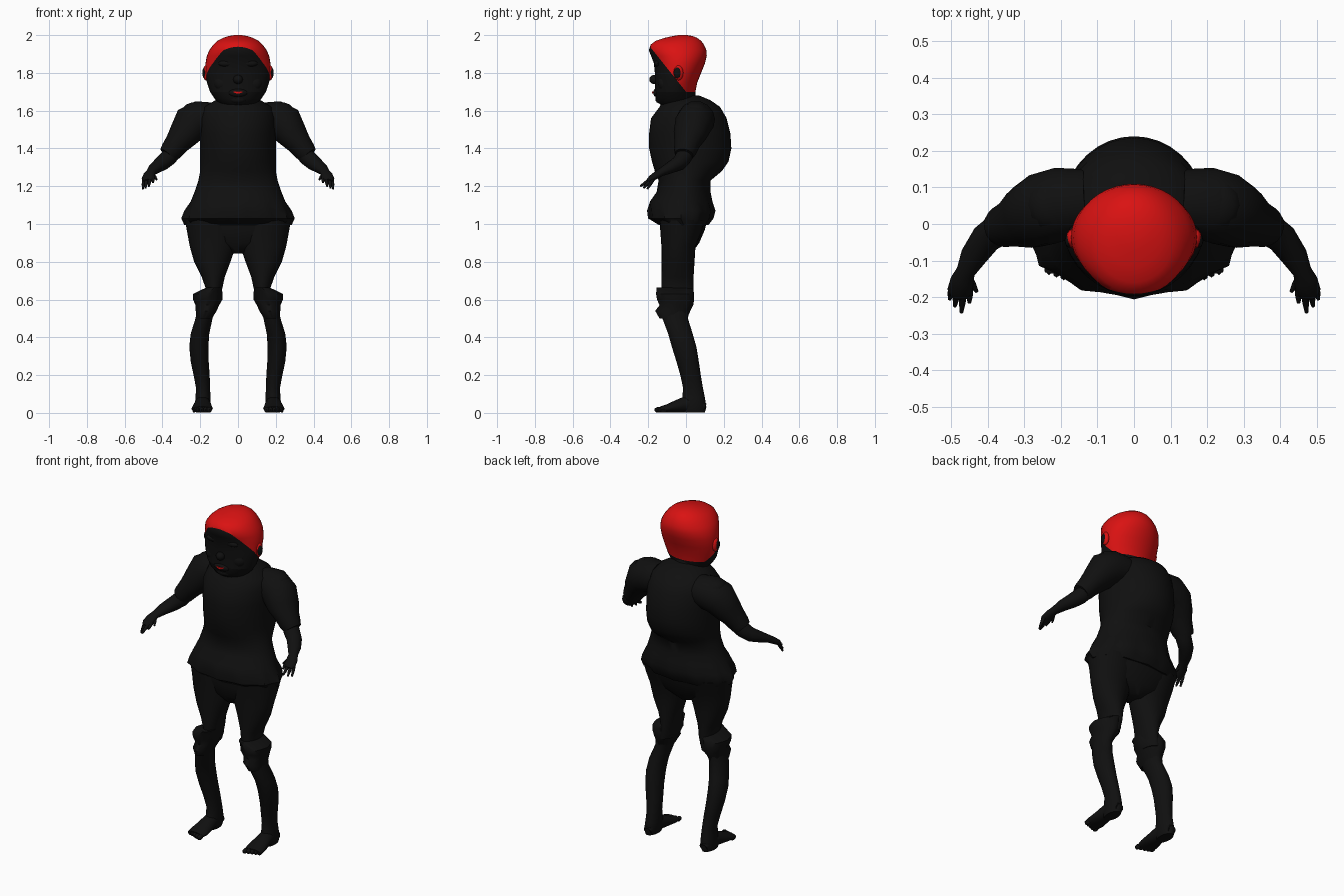
import bpy, bmesh, math
from mathutils import Vector

if "Cube" in bpy.data.objects:
    bpy.data.objects.remove(bpy.data.objects["Cube"])


def material(name, rgb):
    m = bpy.data.materials.new(name)
    m.use_nodes = True
    m.diffuse_color = (*rgb, 1)
    m.node_tree.nodes["Principled BSDF"].inputs["Base Color"].default_value = (*rgb, 1)
    return m


black = material("near black", (0.005, 0.005, 0.005))
red = material("red", (0.7, 0.006, 0.006))


def finish(name, bm, mats=(black,), mirror=False, angle=50):
    bmesh.ops.recalc_face_normals(bm, faces=bm.faces[:])
    me = bpy.data.meshes.new(name)
    bm.to_mesh(me)
    bm.free()
    ob = bpy.data.objects.new(name, me)
    bpy.context.collection.objects.link(ob)
    for m in mats:
        me.materials.append(m)
    bpy.ops.object.select_all(action="DESELECT")
    ob.select_set(True)
    bpy.context.view_layer.objects.active = ob
    bpy.ops.object.shade_smooth_by_angle(angle=math.radians(angle))
    if mirror:
        ob.modifiers.new("Mirror", "MIRROR").use_clip = False
    return ob


def skin(bm, rings):
    """Join rings of points into a closed surface."""
    vs = [[bm.verts.new(p) for p in r] for r in rings]
    n = len(vs[0])
    for a, b in zip(vs, vs[1:]):
        for i in range(n):
            j = (i + 1) % n
            bm.faces.new((a[i], a[j], b[j], b[i]))
    bm.faces.new(vs[0][::-1])
    bm.faces.new(vs[-1])


def stack(bm, rows, n=24, ruffle=()):
    """Level rings: z, left x, right x, front y, back y; chosen rows get ruffled."""
    rings = []
    for k, (z, x0, x1, y0, y1) in enumerate(rows):
        ring = []
        for i in range(n):
            a = math.tau * i / n
            s = 1 + (0.035 * math.cos(a * n / 3) if k in ruffle else 0)
            ring.append(((x0 + x1) / 2 + s * (x1 - x0) / 2 * math.cos(a),
                         (y0 + y1) / 2 + s * (y1 - y0) / 2 * math.sin(a), z))
        rings.append(ring)
    skin(bm, rings)


def tube(bm, path, n=12):
    """Rings square to a path: x, y, z, half width, half height."""
    pts = [Vector(p[:3]) for p in path]
    rings = []
    for k, p in enumerate(pts):
        t = (pts[min(k + 1, len(pts) - 1)] - pts[max(k - 1, 0)]).normalized()
        side = t.cross(Vector((0, 0, 1))).normalized()
        up = side.cross(t)
        w, h = path[k][3:]
        rings.append([p + side * w * math.cos(math.tau * i / n) + up * h * math.sin(math.tau * i / n)
                      for i in range(n)])
    skin(bm, rings)


def ball(bm, centre, size, seg=12):
    made = bmesh.ops.create_uvsphere(bm, u_segments=seg, v_segments=seg // 2 + 2, radius=1)
    for v in made["verts"]:
        v.co = Vector(centre) + Vector(v.co[i] * size[i] for i in range(3))


# Torso with rounded back and flared, ruffled shirt hem
bm = bmesh.new()
body = [(1.68, .07, -.08, .07), (1.655, .12, -.11, .13), (1.62, .18, -.14, .18), (1.56, .2, -.185, .215),
        (1.48, .2, -.195, .235), (1.4, .2, -.195, .24), (1.33, .2, -.18, .225), (1.28, .2, -.165, .19),
        (1.23, .21, -.145, .13), (1.17, .23, -.155, .13), (1.12, .25, -.19, .14), (1.07, .275, -.2, .15),
        (1.03, .29, -.195, .14), (.995, .275, -.14, .115)]
stack(bm, [(z, -w, w, f, b) for z, w, f, b in body], 36, ruffle=(11, 12, 13))
finish("shirt", bm)

# Collar and neck
bm = bmesh.new()
stack(bm, [(z, -w, w, f, b) for z, w, f, b in
           [(1.58, .13, -.13, .1), (1.61, .13, -.145, .08), (1.63, .1, -.135, .06), (1.72, .08, -.09, .045)]])
finish("neck", bm)

# Pelvis
bm = bmesh.new()
stack(bm, [(z, -w, w, f, b) for z, w, f, b in
           [(1.05, .27, -.14, .12), (.97, .265, -.135, .1), (.9, .2, -.12, .07), (.845, .05, -.08, .03)]])
finish("pelvis", bm)

# Head, cut along the slanted hairline so the hair can be coloured
bm = bmesh.new()
head = [(1.62, .075, -.12, .03), (1.64, .1, -.145, .04), (1.665, .125, -.16, .045), (1.7, .148, -.165, .05),
        (1.75, .165, -.163, .06), (1.8, .172, -.165, .08), (1.85, .172, -.17, .1), (1.89, .165, -.185, .11),
        (1.92, .152, -.197, .108), (1.95, .13, -.187, .095), (1.97, .108, -.16, .08), (1.985, .08, -.115, .06),
        (1.995, .05, -.07, .035), (2, .02, -.04, .005)]
stack(bm, [(z, -w, w, f, b) for z, w, f, b in head], 40)
slope = Vector((0, 1.25, 1))
for co, no in (((0, 0, 1.70), slope), ((0, 0, 1.70), Vector((0, 0, 1)))):
    bmesh.ops.bisect_plane(bm, geom=bm.verts[:] + bm.edges[:] + bm.faces[:], plane_co=co, plane_no=no)
for f in bm.faces:
    c = f.calc_center_median()
    f.material_index = int(c.z > 1.70 and (c - Vector((0, 0, 1.70))).dot(slope) > 0)
finish("head_and_hair", bm, (black, red))

# Facial features
bm = bmesh.new()
ball(bm, (0, -.168, 1.765), (.026, .026, .024))
ball(bm, (0, -.158, 1.695), (.05, .016, .022))
ball(bm, (0, -.14, 1.66), (.045, .022, .022))
for s in (-1, 1):
    ball(bm, (s * .06, -.15, 1.85), (.045, .018, .018))
    ball(bm, (s * .08, -.115, 1.745), (.05, .035, .045))
finish("face_features", bm)

# Smiling mouth as a thin curved plate
bm = bmesh.new()
rows = []
for i in range(9):
    x = -.036 + .009 * i
    u = abs(x) / .036
    y, z = -.181 + .022 * u * u, 1.69 + .018 * u * u
    rows.append([(x, y, z), (x, y, z + .002 + .009 * (1 - u)),
                 (x, y + .008, z + .002 + .009 * (1 - u)), (x, y + .008, z)])
skin(bm, rows)
finish("mouth", bm, (red,))

# Ears: red rim with a dark hollow
bm = bmesh.new()
ball(bm, (.17, -.04, 1.8), (.016, .026, .04))
finish("ear", bm, (red,), True)
bm = bmesh.new()
ball(bm, (.178, -.045, 1.8), (.011, .02, .03))
finish("ear_hollow", bm, mirror=True)

# Sleeves with a raised shoulder and flared cuff
bm = bmesh.new()
tube(bm, [(.13, .06, 1.56, .09, .085), (.2, .055, 1.555, .1, .1), (.25, .04, 1.53, .1, .1),
          (.29, .02, 1.47, .09, .08), (.325, .005, 1.425, .07, .065), (.355, -.005, 1.385, .06, .058),
          (.372, -.01, 1.365, .05, .05)], 14)
ball(bm, (.225, .05, 1.6), (.07, .07, .045))
finish("sleeve", bm, mirror=True)

# Forearms
bm = bmesh.new()
tube(bm, [(.33, .01, 1.4, .045, .045), (.37, -.015, 1.35, .045, .045), (.405, -.04, 1.32, .042, .04),
          (.44, -.09, 1.295, .036, .03), (.46, -.13, 1.275, .026, .022), (.47, -.155, 1.26, .032, .02),
          (.477, -.185, 1.24, .034, .017), (.478, -.2, 1.228, .022, .012)])
finish("forearm", bm, mirror=True)

# Fingers and thumb
bm = bmesh.new()
for base, tip in (((.45, -.18, 1.245), (.45, -.215, 1.22)), ((.467, -.19, 1.235), (.472, -.242, 1.2)),
                  ((.484, -.185, 1.235), (.49, -.225, 1.19)), ((.498, -.175, 1.235), (.504, -.205, 1.185)),
                  ((.45, -.15, 1.26), (.43, -.185, 1.235))):
    mid = [(a + b) / 2 for a, b in zip(base, tip)]
    tube(bm, [(*base, .01, .01), (*mid, .009, .009), (*tip, .005, .005)], 8)
finish("fingers", bm, mirror=True)

# Thighs
bm = bmesh.new()
stack(bm, [(1.02, .01, .28, -.14, .1), (.95, .0, .268, -.135, .08), (.88, .012, .255, -.13, .05),
           (.8, .04, .232, -.13, .045), (.72, .07, .192, -.13, .04), (.65, .085, .168, -.13, .04),
           (.57, .1, .19, -.12, .035)])
finish("thigh", bm, mirror=True)

# Loose knee cuffs
bm = bmesh.new()
stack(bm, [(.665, .085, .165, -.155, .035), (.63, .085, .235, -.155, .04), (.6, .085, .235, -.15, .04),
           (.57, .1, .225, -.14, .038), (.54, .115, .222, -.16, .02), (.5, .138, .218, -.14, .005)],
      ruffle=(1, 2, 4))
finish("knee_cuff", bm, mirror=True)

# Lower legs
bm = bmesh.new()
stack(bm, [(.56, .12, .215, -.135, .02), (.5, .135, .225, -.125, .01), (.42, .152, .25, -.095, .035),
           (.35, .157, .258, -.075, .055), (.27, .155, .25, -.05, .068), (.2, .15, .235, -.03, .078),
           (.13, .148, .222, -.015, .09), (.08, .145, .225, -.02, .1), (.03, .145, .23, -.03, .108),
           (0.002, .155, .222, -.02, .1)])
finish("lower_leg", bm, mirror=True)

# Feet and toes
bm = bmesh.new()
tube(bm, [(.187, .1, .028, .025, .022), (.187, .06, .045, .038, .043), (.187, .0, .045, .042, .044),
          (.188, -.05, .034, .05, .033), (.19, -.1, .023, .057, .022), (.192, -.135, .018, .052, .016)], 16)
for i in range(5):
    ball(bm, (.152 + .02 * i, -.146 + .007 * i, .016), (.014 - .001 * i, .022, .015), 8)
finish("foot", bm, mirror=True)
